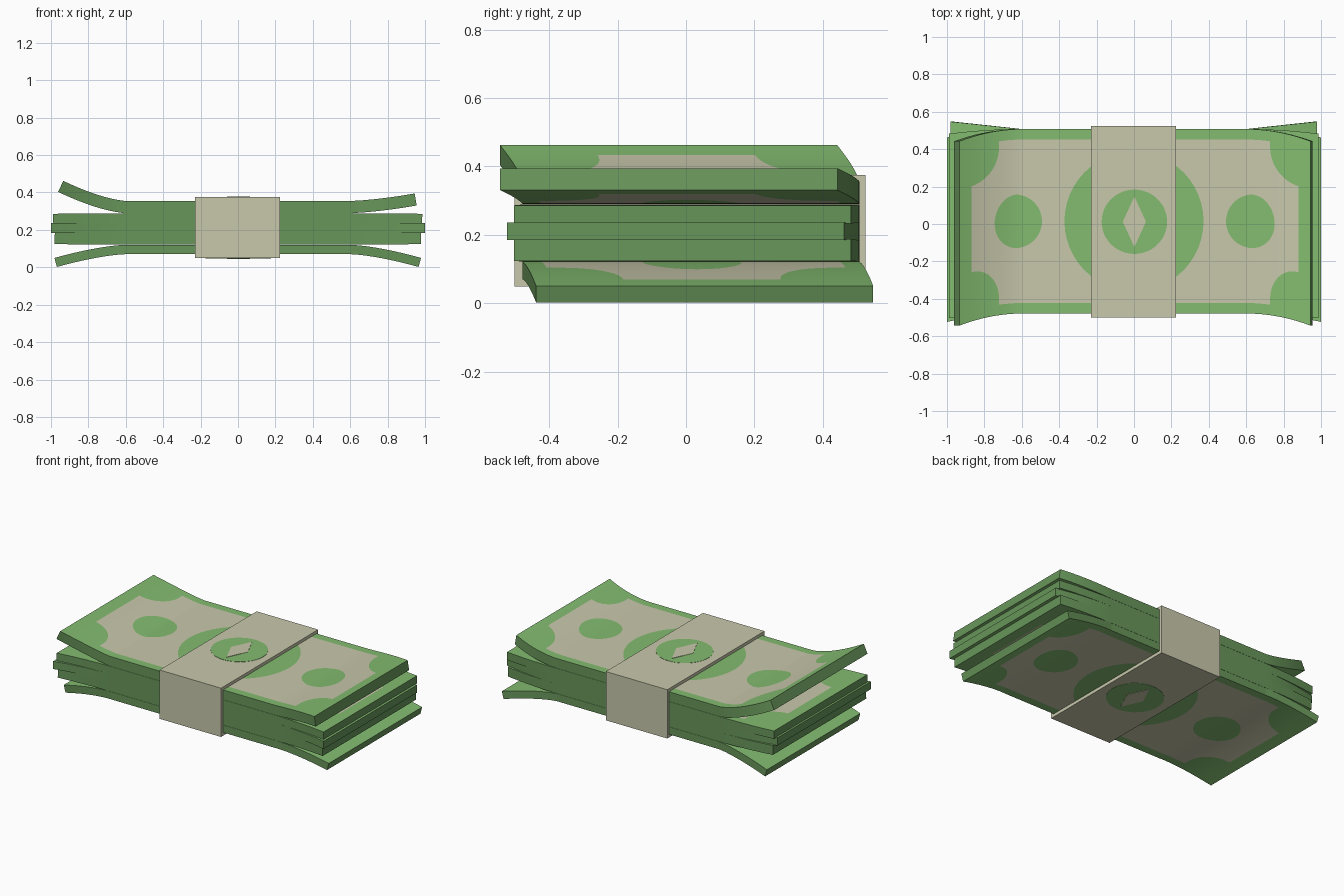
import bpy, bmesh, math

if "Cube" in bpy.data.objects:
    bpy.data.objects.remove(bpy.data.objects["Cube"])

# ---------- colours ----------
def material(name, rgb):
    m = bpy.data.materials.new(name)
    m.diffuse_color = (*rgb, 1)
    m.use_nodes = True
    m.node_tree.nodes["Principled BSDF"].inputs["Base Color"].default_value = m.diffuse_color
    return m

GREEN = material("note green", (0.227, 0.503, 0.162))
DARK = material("paper edge green", (0.138, 0.305, 0.102))
CREAM = material("cream paper", (0.578, 0.578, 0.413))

CY = 0.0145            # middle of the notes in y
HALF = 0.493           # half height of a note
BEND = 0.6             # where the ends start to fan out
CREAM_X, CREAM_Y = 0.925, 0.437
CORNER_R = 0.175
DISCS = [(0.0, 0.372), (0.635, 0.143)]     # printed discs: centre x, radius


# ---------- printed pattern, as half heights at each x ----------
def cream_half(x):
    x = abs(x)
    if x > CREAM_X:
        return 0.0
    if x > CREAM_X - CORNER_R:
        return 0.405 - math.sqrt(max(0, CORNER_R ** 2 - (x - CREAM_X) ** 2))
    return CREAM_Y


def disc_half(x):
    for c, r in DISCS:
        d = r * r - (abs(x) - c) ** 2
        if d > 0:
            return math.sqrt(d)
    return 0.0


def make_knots():
    ks = {0.0, BEND, 1.0, CREAM_X}
    ks |= {i / 25 for i in range(26)}
    for c, r in DISCS + [(CREAM_X, CORNER_R)]:
        for i in range(25):
            x = c + r * math.cos(math.pi * i / 24)
            if 0 <= x <= 1 and not (c == CREAM_X and x > c):
                ks.add(x)
    ks = sorted(round(k, 4) for k in ks)
    out = [ks[0]]
    for k in ks[1:]:
        if k - out[-1] > 0.0005:
            out.append(k)
    return [-k for k in reversed(out[1:])] + out


KNOTS = make_knots()


# ---------- one bundle of notes with fanned ends ----------
def bundle(name, z0, z1, left, right, dy, zpow=1.5, ypow=2.0):
    """left / right = (end x, rise at the end)"""
    bm = bmesh.new()
    zc, ht = (z0 + z1) / 2, (z1 - z0) / 2

    def place(x, y, side):
        end, rise = right if x > 0 else left
        s = 1 if x > 0 else -1
        t = max(0.0, (abs(x) - BEND) / (1 - BEND))
        px = min(abs(x), BEND) + t * (end - BEND)
        slope = rise * zpow * t ** (zpow - 1) / (end - BEND) if t > 0 else 0
        a = math.atan(slope)
        return (s * (px - side * ht * math.sin(a)),
                CY + y + dy * t ** ypow,
                zc + rise * t ** zpow + side * ht * math.cos(a))

    def face(pts, mat):
        f = bm.faces.new([bm.verts.new(place(*p)) for p in pts])
        f.material_index = mat

    e = 1e-6
    for a, b in zip(KNOTS, KNOTS[1:]):
        ca, cb = cream_half(a + e), cream_half(b - e)
        ga, gb = disc_half(a + e), disc_half(b - e)
        ra = [-HALF, -ca, -ga, ga, ca, HALF]
        rb = [-HALF, -cb, -gb, gb, cb, HALF]
        for i, mat in enumerate((0, 2, 0, 2, 0)):      # green, cream, green ...
            if ra[i + 1] - ra[i] + rb[i + 1] - rb[i] < 2e-3:
                continue
            q = [(a, ra[i]), (b, rb[i]), (b, rb[i + 1]), (a, ra[i + 1])]
            face([(x, y, 1) for x, y in q], mat)
            face([(x, y, -1) for x, y in reversed(q)], mat)
        # long paper edges
        face([(a, -HALF, -1), (b, -HALF, -1), (b, -HALF, 1), (a, -HALF, 1)], 1)
        face([(b, HALF, -1), (a, HALF, -1), (a, HALF, 1), (b, HALF, 1)], 1)
    # short paper edges
    face([(1, -HALF, -1), (1, HALF, -1), (1, HALF, 1), (1, -HALF, 1)], 1)
    face([(-1, HALF, -1), (-1, -HALF, -1), (-1, -HALF, 1), (-1, HALF, 1)], 1)
    bmesh.ops.remove_doubles(bm, verts=bm.verts, dist=1e-5)
    finish(bm, name, [GREEN, DARK, CREAM])


def finish(bm, name, mats):
    me = bpy.data.meshes.new(name)
    bm.to_mesh(me)
    bm.free()
    for m in mats:
        me.materials.append(m)
    ob = bpy.data.objects.new(name, me)
    bpy.context.collection.objects.link(ob)
    return ob


bundle("top_notes", 0.290, 0.355, (0.948, 0.110), (0.950, 0.040), -0.065)
bundle("upper_middle_notes", 0.236, 0.289, (0.988, -0.003), (0.985, -0.003), -0.025)
bundle("centre_notes", 0.184, 0.236, (1.0, 0.0), (1.0, 0.0), -0.045)
bundle("lower_middle_notes", 0.121, 0.184, (0.980, 0.003), (0.978, 0.003), -0.025)
bundle("bottom_notes", 0.070, 0.120, (0.975, -0.069), (0.972, -0.069), 0.04, 1.5, 1.0)

# ---------- paper band ----------
bm = bmesh.new()
bmesh.ops.create_cube(bm, size=1)
bmesh.ops.scale(bm, vec=(0.455, 1.026, 0.326), verts=bm.verts)
bmesh.ops.translate(bm, vec=(-0.002, 0.012, 0.212), verts=bm.verts)
finish(bm, "paper_band", [CREAM])


# ---------- printed medallion on both sides of the band ----------
def plate(name, sides, rx, ry, z, mat):
    bm = bmesh.new()
    bmesh.ops.create_cone(bm, cap_ends=True, segments=sides, radius1=1, radius2=1, depth=1)
    bmesh.ops.scale(bm, vec=(rx, ry, 0.003), verts=bm.verts)
    bmesh.ops.translate(bm, vec=(0.002, 0.012, z), verts=bm.verts)
    finish(bm, name, [mat])


for label, z, s in (("top", 0.375, 1), ("bottom", 0.049, -1)):
    plate(label + "_medallion", 48, 0.175, 0.172, z, GREEN)
    plate(label + "_lozenge", 4, 0.062, 0.135, z + s * 0.002, CREAM)   # plain ornament
